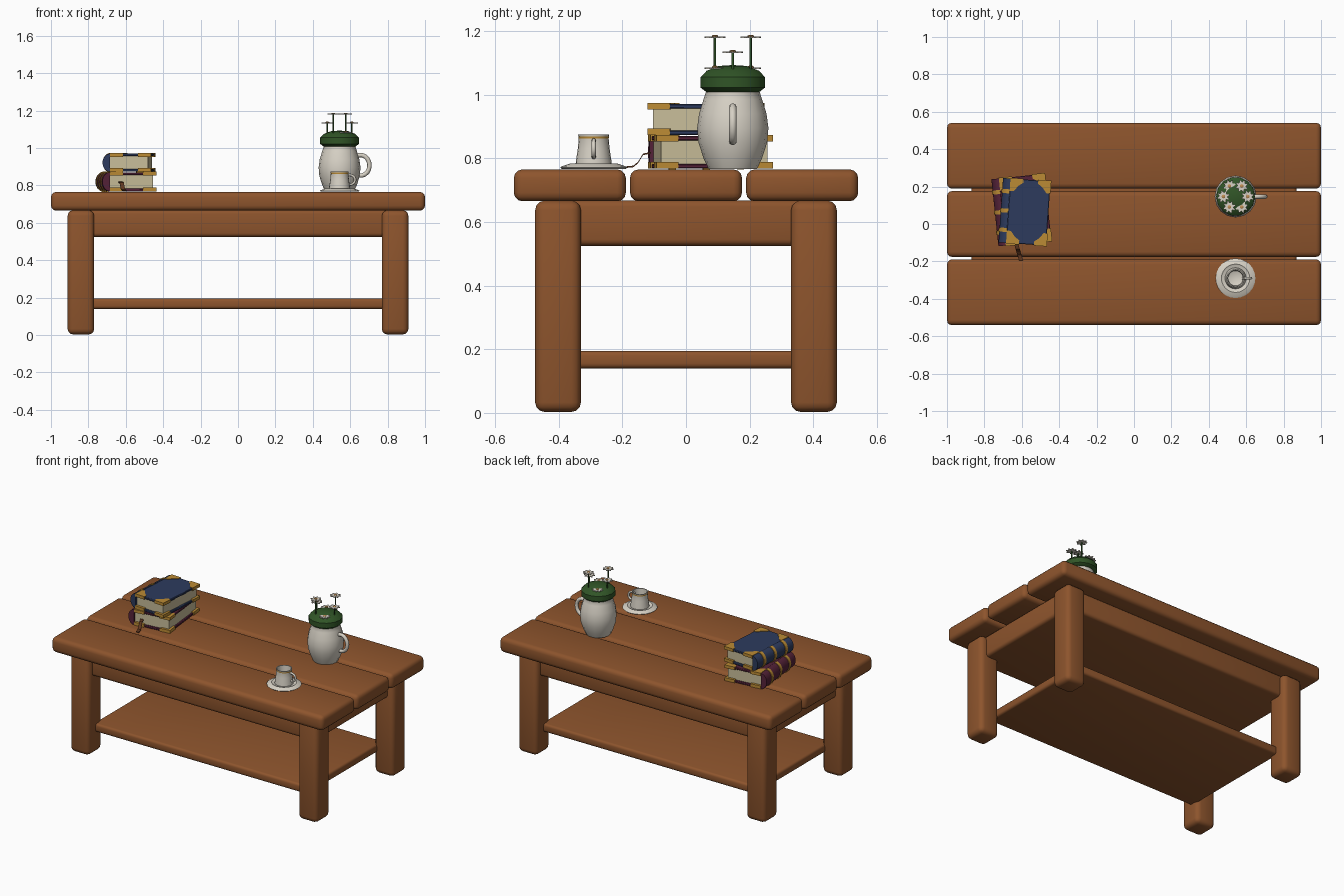
import bpy, bmesh, math
from mathutils import Vector, Matrix

if "Cube" in bpy.data.objects:
    bpy.data.objects.remove(bpy.data.objects["Cube"])


def material(name, rgb):
    m = bpy.data.materials.new(name)
    m.diffuse_color = (*rgb, 1)
    m.use_nodes = True
    m.node_tree.nodes["Principled BSDF"].inputs["Base Color"].default_value = m.diffuse_color
    return m


WOOD = material("warm wood", (0.27, 0.09, 0.026))
BLUE = material("navy cloth", (0.026, 0.043, 0.11))
MAROON = material("plum cloth", (0.09, 0.016, 0.04))
GOLD = material("gold", (0.50, 0.26, 0.035))
PAPER = material("paper", (0.58, 0.51, 0.32))
CERAMIC = material("ceramic", (0.68, 0.64, 0.56))
GREEN = material("leaf green", (0.03, 0.09, 0.02))
RIBBON = material("ribbon brown", (0.12, 0.04, 0.015))
ORANGE = material("flower orange", (0.52, 0.27, 0.09))


def finish(name, bm, mat, smooth=True, matrix=None):
    bmesh.ops.recalc_face_normals(bm, faces=bm.faces)
    me = bpy.data.meshes.new(name)
    bm.to_mesh(me)
    bm.free()
    me.materials.append(mat)
    ob = bpy.data.objects.new(name, me)
    bpy.context.collection.objects.link(ob)
    if matrix:
        ob.matrix_world = matrix
    if smooth:
        bpy.ops.object.select_all(action='DESELECT')
        ob.select_set(True)
        bpy.context.view_layer.objects.active = ob
        bpy.ops.object.shade_smooth_by_angle(angle=math.radians(40))
    return ob


def box(name, x, y, z, mat, bevel=0.0, segments=3, matrix=None):
    """Box from (min, max) ranges with optional rounded edges."""
    bm = bmesh.new()
    bmesh.ops.create_cube(bm, size=1)
    for v in bm.verts:
        v.co = [(r[0] + r[1]) / 2 + c * (r[1] - r[0]) for r, c in zip((x, y, z), v.co)]
    if bevel:
        bmesh.ops.bevel(bm, geom=bm.edges[:], offset=bevel, segments=segments,
                        profile=0.5, affect='EDGES')
    return finish(name, bm, mat, bevel > 0, matrix)


def prism(name, points, depth, mat, matrix=None, smooth=False):
    """Flat outline (3D points) extruded along the depth vector."""
    bm = bmesh.new()
    f = bm.faces.new([bm.verts.new(p) for p in points])
    ext = bmesh.ops.extrude_face_region(bm, geom=[f])
    for v in ext["geom"]:
        if isinstance(v, bmesh.types.BMVert):
            v.co += Vector(depth)
    return finish(name, bm, mat, smooth, matrix)


def lathe(name, profile, centre, mat, sides=16):
    """Revolve (radius, height) points around a vertical axis."""
    bm = bmesh.new()
    rings = []
    for r, z in profile:
        n = sides if r > 1e-5 else 1
        rings.append([bm.verts.new((centre[0] + r * math.cos(2 * math.pi * i / sides),
                                    centre[1] + r * math.sin(2 * math.pi * i / sides), z))
                      for i in range(n)])
    for a, b in zip(rings, rings[1:]):
        for i in range(sides):
            j = (i + 1) % sides
            q = [a[i % len(a)], a[j % len(a)], b[j % len(b)], b[i % len(b)]]
            bm.faces.new(list(dict.fromkeys(q)))
    return finish(name, bm, mat)


def tube(name, points, radius, mat):
    cu = bpy.data.curves.new(name, 'CURVE')
    cu.dimensions = '3D'
    cu.bevel_depth, cu.bevel_resolution, cu.use_fill_caps = radius, 2, True
    sp = cu.splines.new('POLY')
    sp.points.add(len(points) - 1)
    for p, c in zip(sp.points, points):
        p.co = (*c, 1)
    cu.materials.append(mat)
    ob = bpy.data.objects.new(name, cu)
    bpy.context.collection.objects.link(ob)
    return ob


# Table: three planks, solid apron, shelf, four legs
for i, y in enumerate((-0.365, 0, 0.365)):
    box(f"top_plank_{i}", (-1, 1), (y - 0.176, y + 0.176), (0.665, 0.765), WOOD, 0.027)
box("apron", (-0.87, 0.87), (-0.435, 0.435), (0.525, 0.668), WOOD, 0.02)
box("shelf", (-0.79, 0.79), (-0.4, 0.4), (0.14, 0.195), WOOD, 0.015)
for sx in (-1, 1):
    for sy in (-1, 1):
        cx, cy = sx * 0.84, sy * 0.402
        box("leg", (cx - 0.071, cx + 0.071), (cy - 0.072, cy + 0.072), (0.003, 0.667), WOOD, 0.03)


# Books: pages, two covers, rounded spine, gold bands and corner plates
def book(name, cloth, centre, angle, w, l, z, h):
    m = Matrix.Translation((*centre, z)) @ Matrix.Rotation(math.radians(angle), 4, 'Z')
    hw, hl, t = w / 2, l / 2, 0.014
    hinge = -hw + 0.04
    box(name + "_pages", (hinge, hw - 0.012), (-hl + 0.012, hl - 0.012), (t, h - t), PAPER, matrix=m)
    for z0 in (0, h - t):
        box(name + "_cover", (hinge, hw), (-hl, hl), (z0, z0 + t), cloth, 0.003, 1, m)
        for sx in (-1, 1):
            for sy in (-1, 1):
                cx, cy = (hw + 0.004 if sx > 0 else hinge), sy * (hl + 0.004)
                outline = [(0, 0), (0.07, 0), (0.07, 0.022), (0.045, 0.04),
                           (0.022, 0.07), (0, 0.07)]
                prism(name + "_corner", [(cx - sx * a, cy - sy * b, z0 - 0.003 * (z0 > 0))
                                         for a, b in outline], (0, 0, t + 0.006), GOLD, m)

    def spine_outline(y, grow):
        arc = [math.pi * (0.5 + k / 12) for k in range(13)]
        return [(hinge + (0.04 + grow) * math.cos(a), y,
                 h / 2 + (h / 2 + grow) * math.sin(a)) for a in arc]
    prism(name + "_spine", spine_outline(-hl, 0), (0, l, 0), cloth, m, True)
    for k in (-0.3, 0, 0.3):
        prism(name + "_spine_band", spine_outline(k * l - 0.011, 0.004), (0, 0.022, 0), GOLD, m, True)


book("lower_book", MAROON, (-0.602, 0.075), 6, 0.285, 0.36, 0.768, 0.102)
book("upper_book", BLUE, (-0.585, 0.065), -4, 0.255, 0.345, 0.873, 0.097)
path = [(-0.11, 0.815), (-0.135, 0.81), (-0.15, 0.785), (-0.165, 0.772), (-0.195, 0.769)]
bookmark = [(-0.64 - 0.3 * (y + 0.11), y, z) for y, z in path]
bookmark += [(x, y, z + 0.005) for x, y, z in reversed(bookmark)]
prism("bookmark", bookmark, (0.022, 0, 0), RIBBON)

# Jug with handle and foliage
JX, JY = 0.543, 0.147
lathe("jug", [(0, 0.766), (0.076, 0.766), (0.092, 0.80), (0.108, 0.85), (0.112, 0.895),
              (0.106, 0.94), (0.092, 0.985), (0.084, 1.01), (0.088, 1.02), (0, 1.02)], (JX, JY), CERAMIC)
tube("jug_handle", [(JX + 0.113 + 0.047 * math.cos(a), JY, 0.907 + 0.055 * math.sin(a))
                    for a in [math.radians(-140 + 20 * k) for k in range(15)]], 0.012, CERAMIC)
lathe("foliage", [(0, 1.008), (0.085, 1.008), (0.104, 1.022), (0.104, 1.055),
                  (0.084, 1.075), (0.045, 1.09), (0, 1.093)], (JX, JY), GREEN, 14)

# Flowers: stem, petals, centre
for dx, dy, z in ((-0.033, -0.056, 1.18), (0.033, 0.056, 1.18), (-0.065, 0, 1.133),
                  (0.065, 0, 1.133), (0.033, -0.056, 1.083), (-0.033, 0.056, 1.083)):
    x, y = JX + dx, JY + dy
    tube("flower_stem", [(x, y, 1.06), (x, y, z)], 0.004, GREEN)
    ring = [(0.033 if k % 4 in (1, 2) else 0.023, 2 * math.pi * k / 32) for k in range(32)]
    prism("flower_petals", [(x + r * math.cos(a), y + r * math.sin(a), z - 0.002) for r, a in ring],
          (0, 0, 0.005), CERAMIC)
    lathe("flower_centre", [(0, z), (0.01, z), (0.01, z + 0.005), (0.005, z + 0.008), (0, z + 0.008)],
          (x, y), ORANGE, 8)

# Cup and saucer
CX, CY = 0.543, -0.29
lathe("saucer", [(0, 0.766), (0.1, 0.766), (0.106, 0.771), (0.1, 0.775), (0.076, 0.783),
                 (0.07, 0.779), (0, 0.779)], (CX, CY), CERAMIC, 24)
cup = lathe("cup", [(0, 0.779), (0.057, 0.779), (0.056, 0.79), (0.05, 0.83), (0.047, 0.862),
                    (0.048, 0.869), (0.049, 0.875), (0.043, 0.875), (0.04, 0.83), (0, 0.815)],
            (CX, CY), CERAMIC, 20)
cup.data.materials.append(GOLD)
for p in cup.data.polygons:  # thin painted line under the rim
    if 0.862 < p.center.z < 0.869:
        p.material_index = 1
tube("cup_handle", [(CX + 0.055 + 0.028 * math.cos(a), CY, 0.83 + 0.026 * math.sin(a))
                    for a in [math.radians(-130 + 20 * k) for k in range(14)]], 0.007, CERAMIC)
